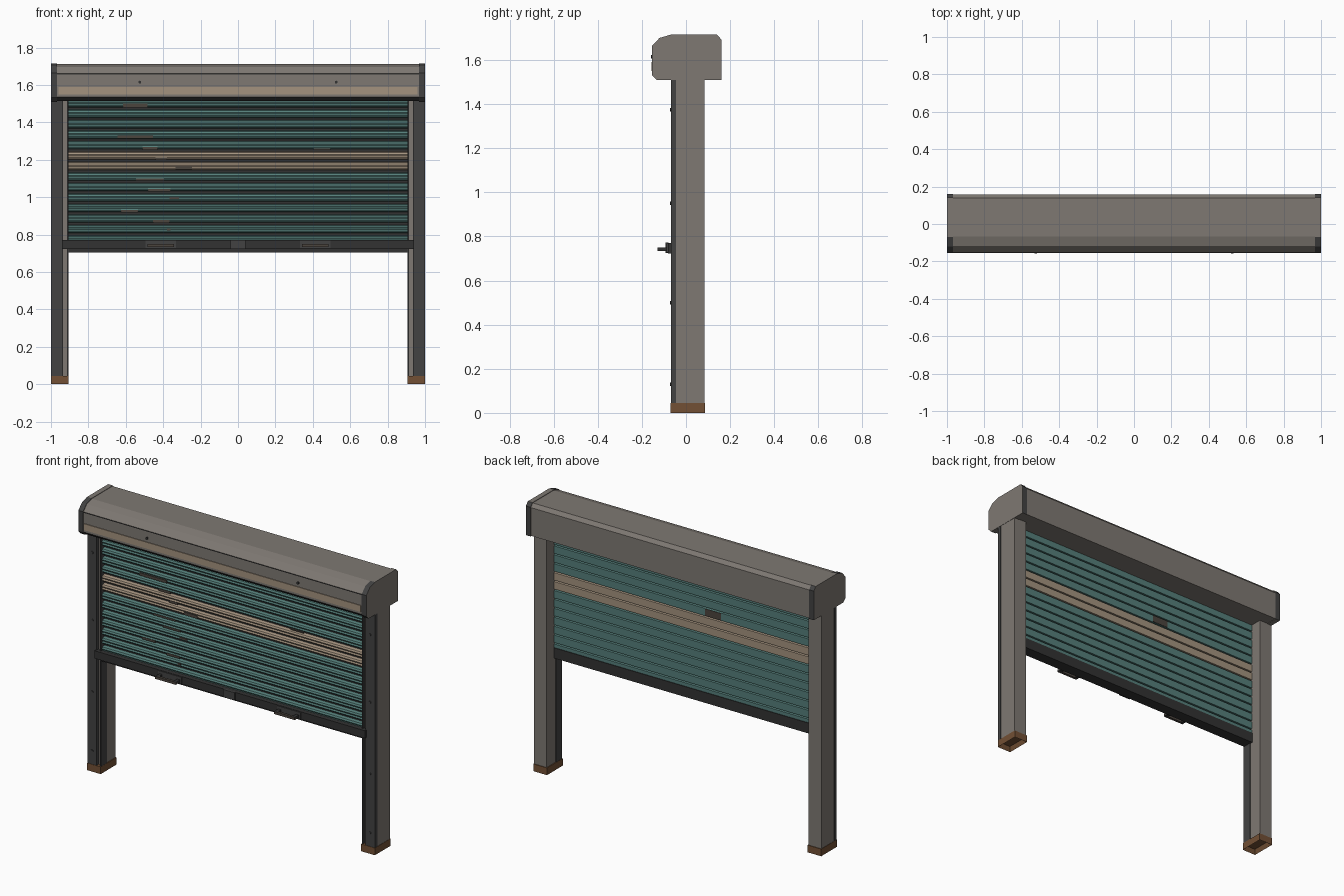
import bpy, bmesh
from mathutils import Vector

cube = bpy.data.objects.get("Cube")
if cube:
    bpy.data.objects.remove(cube, do_unlink=True)


def material(name, r, g, b):
    m = bpy.data.materials.new(name)
    m.use_nodes = True
    m.diffuse_color = (r, g, b, 1)
    m.node_tree.nodes["Principled BSDF"].inputs["Base Color"].default_value = (r, g, b, 1)
    return m


GREY = material("warm grey metal", .21, .19, .17)
DARK = material("dark rail", .055, .055, .055)
BLACK = material("charcoal bar", .032, .032, .032)
TEAL = material("teal slat", .09, .21, .195)
TAN = material("tan stripe", .37, .29, .21)
BROWN = material("brown foot", .17, .08, .035)
WORN = material("worn patch", .07, .058, .048)


def finish(name, bm, mats, rule=None):
    bmesh.ops.recalc_face_normals(bm, faces=bm.faces)
    bm.normal_update()
    if rule:
        for f in bm.faces:
            f.material_index = int(rule(f))
    me = bpy.data.meshes.new(name)
    bm.to_mesh(me)
    bm.free()
    for m in mats:
        me.materials.append(m)
    ob = bpy.data.objects.new(name, me)
    bpy.context.collection.objects.link(ob)
    return ob


def prism(name, profile, x0, x1, mats, rule=None):
    """Extrude a (y, z) profile along x."""
    bm = bmesh.new()
    face = bm.faces.new([bm.verts.new((x0, y, z)) for y, z in profile])
    out = bmesh.ops.extrude_face_region(bm, geom=[face])
    verts = [v for v in out["geom"] if isinstance(v, bmesh.types.BMVert)]
    bmesh.ops.translate(bm, verts=verts, vec=(x1 - x0, 0, 0))
    return finish(name, bm, mats, rule)


def box(name, x, y, z, mat, hollow=False):
    """Box from (min, max) ranges, optionally recessed from below."""
    bm = bmesh.new()
    bmesh.ops.create_cube(bm, size=1)
    for v in bm.verts:
        v.co = Vector([r[0] + (c + .5) * (r[1] - r[0]) for c, r in zip(v.co, (x, y, z))])
    if hollow:
        bm.normal_update()
        base = [f for f in bm.faces if f.normal.z < -.9]
        bmesh.ops.inset_region(bm, faces=base, thickness=.015)
        bmesh.ops.translate(bm, verts=base[0].verts, vec=(0, 0, .03))
    return finish(name, bm, [mat])


def screw(name, x, y, z, mat, radius=.008):
    bpy.ops.mesh.primitive_cylinder_add(vertices=10, radius=radius, depth=.008,
                                        location=(x, y, z), rotation=(1.5708, 0, 0))
    bpy.context.object.name = name
    bpy.context.object.data.materials.append(mat)


# Roller housing with a dark lower lip
housing = [(-.152, 1.535), (-.152, 1.66), (-.118, 1.697), (-.068, 1.712), (.138, 1.712),
           (.157, 1.69), (.157, 1.513), (-.13, 1.513)]
prism("housing", housing, -.97, .97, [GREY, BLACK],
      lambda f: f.normal.y < -.3 and f.normal.z < -.3)
box("housing_stripe", (-.96, .96), (-.156, -.15), (1.55, 1.59), TAN)
box("housing_seam", (-.97, .97), (-.154, -.15), (1.657, 1.661), BLACK)

# Curtain of interlocking slats, two of them tan
PITCH, START = .056, .745
slat = [(-.03, 0), (-.03, .13), (-.05, .2), (-.055, .34), (-.05, .48), (-.055, .64),
        (-.05, .82), (-.03, .9), (-.03, 1), (-.008, 1), (-.008, .94), (.008, .84), (.008, 0)]
for i in range(14):
    z = START + i * PITCH
    prism("slat_%02d" % (i + 1), [(y, z + t * PITCH) for y, t in slat], -.91, .91,
          [TAN if i in (7, 8) else TEAL, BLACK],
          lambda f: abs(f.calc_center_median().y + .03) < .002 and f.normal.y < -.5)

# Worn patches on the slat faces: centre x, centre z, width, height
patches = [(-.55, 1.49, .13, .02), (-.55, 1.322, .19, .018), (-.47, 1.26, .08, .014),
           (-.41, 1.205, .06, .014), (-.29, 1.157, .09, .02), (-.47, 1.095, .15, .012),
           (-.42, 1.037, .12, .012), (-.34, .995, .05, .01), (-.58, .925, .09, .014),
           (-.41, .87, .09, .014), (-.37, .828, .02, .01), (.45, 1.257, .09, .008)]
for x, z, w, h in patches:
    box("front_worn_patch", (x - w / 2, x + w / 2), (-.058, -.05), (z - h / 2, z + h / 2), WORN)
box("back_worn_patch", (-.25, -.14), (.006, .011), (1.251, 1.295), WORN)

# Bottom bar with centre lock
box("bottom_bar", (-.91, .91), (-.06, .012), (.705, .77), BLACK)
box("bottom_bar_front", (-.94, .94), (-.082, -.05), (.722, .77), BLACK)
box("lock_block", (-.04, .04), (-.092, -.08), (.724, .772), DARK)


def pair(r, s):
    return tuple(sorted((r[0] * s, r[1] * s)))


for s, side in ((1, "left"), (-1, "right")):
    # Housing end caps: dark on the front and back edges
    cap = [(y * 1.02, z + (.003 if z > 1.6 else -.003)) for y, z in housing]
    x0, x1 = pair((.968, 1), s)
    prism(side + "_end_cap", cap, x0, x1, [GREY, DARK], lambda f: abs(f.normal.y) > .2)

    # Posts, front rails, guide strips and feet
    box(side + "_post", pair((.91, .998), s), (-.045, .083), (.04, 1.513), GREY)
    box(side + "_front_rail", pair((.935, .999), s), (-.068, -.045), (.04, 1.513), DARK)
    box(side + "_guide", pair((.906, .914), s), (-.066, -.005), (.04, 1.513), DARK)
    box(side + "_foot", pair((.905, 1), s), (-.07, .087), (0, .045), BROWN, hollow=True)
    for z in (.13, .5, .95, 1.375):
        screw(side + "_rail_bolt", s * .965, -.069, z, DARK)
    screw(side + "_housing_screw", s * .525, -.155, 1.615, BLACK)

    # Pull handle: backplate, two arms and a grip
    c = s * .413
    box(side + "_handle_plate", (c - .082, c + .082), (-.088, -.08), (.727, .768), DARK)
    for d in (-.062, .062):
        box(side + "_handle_arm", (c + d - .01, c + d + .01), (-.128, -.085), (.734, .75), BLACK)
    box(side + "_handle_grip", (c - .072, c + .072), (-.13, -.114), (.734, .75), WORN)
